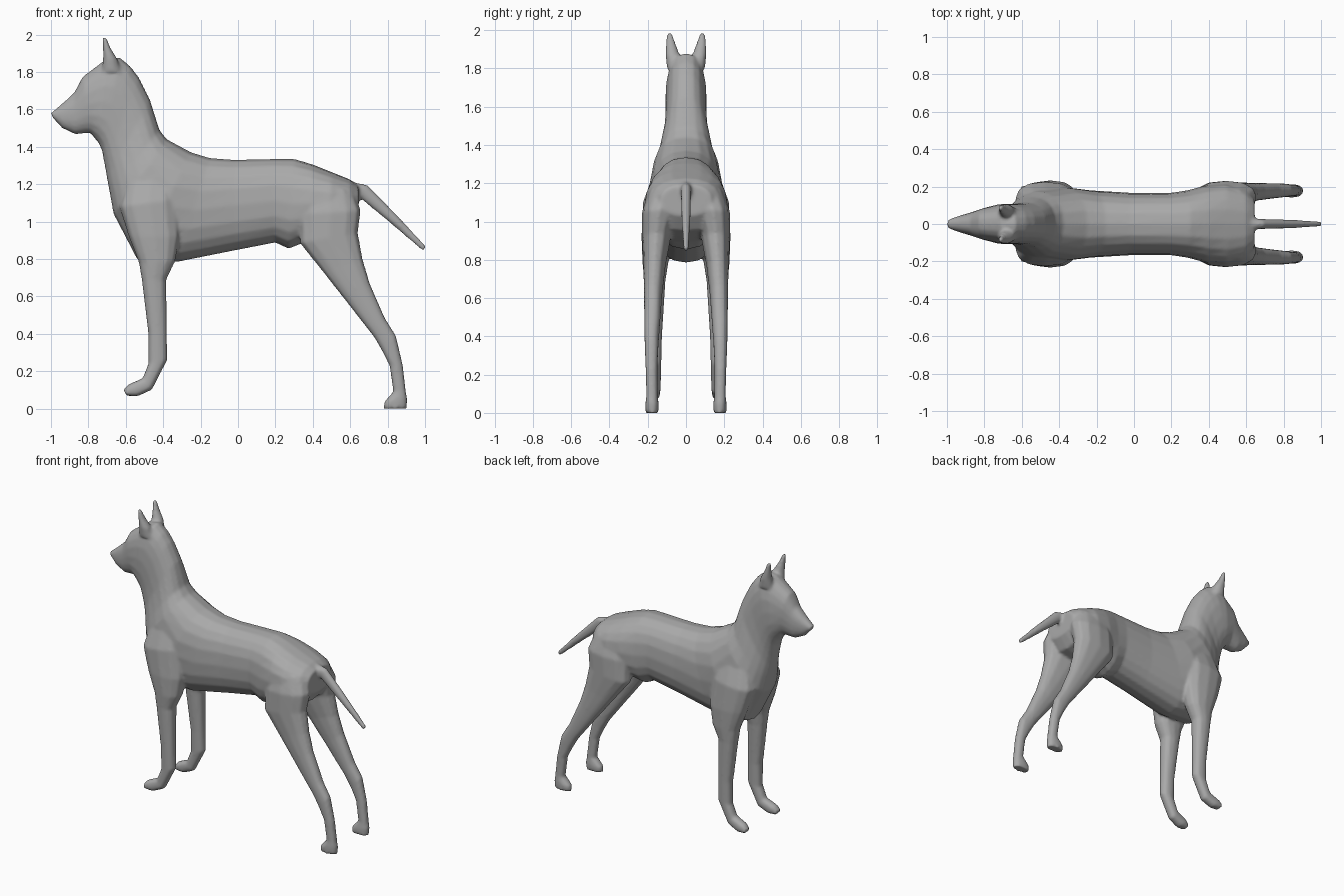
import bpy, bmesh, math

fur = bpy.data.materials.new("grey_fur")
fur.diffuse_color = (0.4, 0.4, 0.4, 1)

bm = bmesh.new()


def loft(sections, sides=16, power=1.0, mirror_y=False):
    """Skin rings; section = (upper x, upper z, lower x, lower z, centre y, half width)."""
    rings = []
    for x1, z1, x2, z2, yc, w in sections:
        ring = []
        for i in range(sides):
            a = 2 * math.pi * i / sides
            c, s = math.cos(a), math.sin(a)
            c = math.copysign(abs(c) ** power, c)
            s = math.copysign(abs(s) ** power, s)
            y = yc + w * s
            ring.append(bm.verts.new(((x1 + x2) / 2 + c * (x1 - x2) / 2,
                                      -y if mirror_y else y,
                                      (z1 + z2) / 2 + c * (z1 - z2) / 2)))
        rings.append(ring)
    for r, q in zip(rings, rings[1:]):
        for i in range(sides):
            j = (i + 1) % sides
            bm.faces.new((r[i], r[j], q[j], q[i]))
    bm.faces.new(rings[0])
    bm.faces.new(rings[-1])


# Head, neck and torso, from nose to rump
loft([
    (-1.00, 1.58, -0.99, 1.555, 0, .022),
    (-.94, 1.63, -.94, 1.50, 0, .042),
    (-.875, 1.69, -.87, 1.467, 0, .062),
    (-.83, 1.775, -.79, 1.475, 0, .083),
    (-.71, 1.865, -.745, 1.42, 0, .105),
    (-.635, 1.88, -.725, 1.375, 0, .108),
    (-.575, 1.83, -.72, 1.34, 0, .108),
    (-.53, 1.77, -.71, 1.29, 0, .108),
    (-.47, 1.65, -.70, 1.23, 0, .115),
    (-.42, 1.49, -.685, 1.15, 0, .145),
    (-.38, 1.44, -.665, 1.04, 0, .175),
    (-.25, 1.37, -.54, .80, 0, .20),
    (-.15, 1.34, -.32, .785, 0, .18),
    (-.02, 1.33, -.02, .845, 0, .167),
    (.20, 1.335, .20, .888, 0, .167),
    (.30, 1.335, .27, .855, 0, .18),
    (.40, 1.305, .36, .89, 0, .205),
    (.50, 1.265, .48, .92, 0, .215),
    (.60, 1.225, .59, .95, 0, .185),
    (.645, 1.19, .645, 1.03, 0, .13),
], 20, .85)

# Tail
loft([
    (.58, 1.22, .56, 1.12, 0, .04),
    (.695, 1.195, .64, 1.135, 0, .028),
    (.85, 1.035, .81, .995, 0, .024),
    (1.005, .868, .99, .842, 0, .014),
], 10)

for side in (False, True):
    # Front leg with paw
    loft([
        (-.58, 1.28, -.34, 1.28, .10, .06),
        (-.635, 1.08, -.32, 1.12, .135, .09),
        (-.585, .92, -.31, .92, .15, .083),
        (-.53, .78, -.335, .79, .16, .068),
        (-.515, .69, -.383, .69, .163, .056),
        (-.48, .40, -.38, .40, .167, .042),
        (-.48, .24, -.378, .26, .167, .038),
        (-.51, .163, -.46, .10, .167, .036),
        (-.59, .128, -.535, .066, .172, .036),
        (-.612, .10, -.595, .068, .175, .027),
    ], 12, .85, side)

    # Hind leg with paw
    loft([
        (.36, 1.20, .62, 1.16, .11, .08),
        (.33, 1.04, .657, 1.06, .14, .09),
        (.33, .885, .642, .94, .155, .075),
        (.45, .735, .667, .80, .165, .058),
        (.58, .57, .705, .67, .172, .048),
        (.73, .378, .785, .485, .178, .040),
        (.775, .30, .845, .39, .18, .036),
        (.81, .23, .882, .23, .18, .031),
        (.83, .09, .898, .09, .178, .030),
        (.78, .035, .906, .05, .177, .036),
        (.778, 0, .903, 0, .177, .034),
    ], 12, .85, side)

    # Pointed ear
    loft([
        (-.73, 1.80, -.62, 1.80, .06, .04),
        (-.722, 1.87, -.645, 1.87, .07, .038),
        (-.722, 1.93, -.682, 1.93, .08, .026),
        (-.727, 1.985, -.703, 1.985, .086, .013),
    ], 10, 1.0, side)

bmesh.ops.recalc_face_normals(bm, faces=bm.faces[:])
mesh = bpy.data.meshes.new("dog_body")
bm.to_mesh(mesh)
bm.free()
mesh.materials.append(fur)
dog = bpy.data.objects.new("dog_body", mesh)
bpy.context.collection.objects.link(dog)

# Fuse all parts into one soft skin
fuse = dog.modifiers.new("fuse", 'REMESH')
fuse.mode = 'VOXEL'
fuse.voxel_size = 0.01
fuse.use_smooth_shade = True
soften = dog.modifiers.new("soften", 'SMOOTH')
soften.factor = 0.5
soften.iterations = 4
